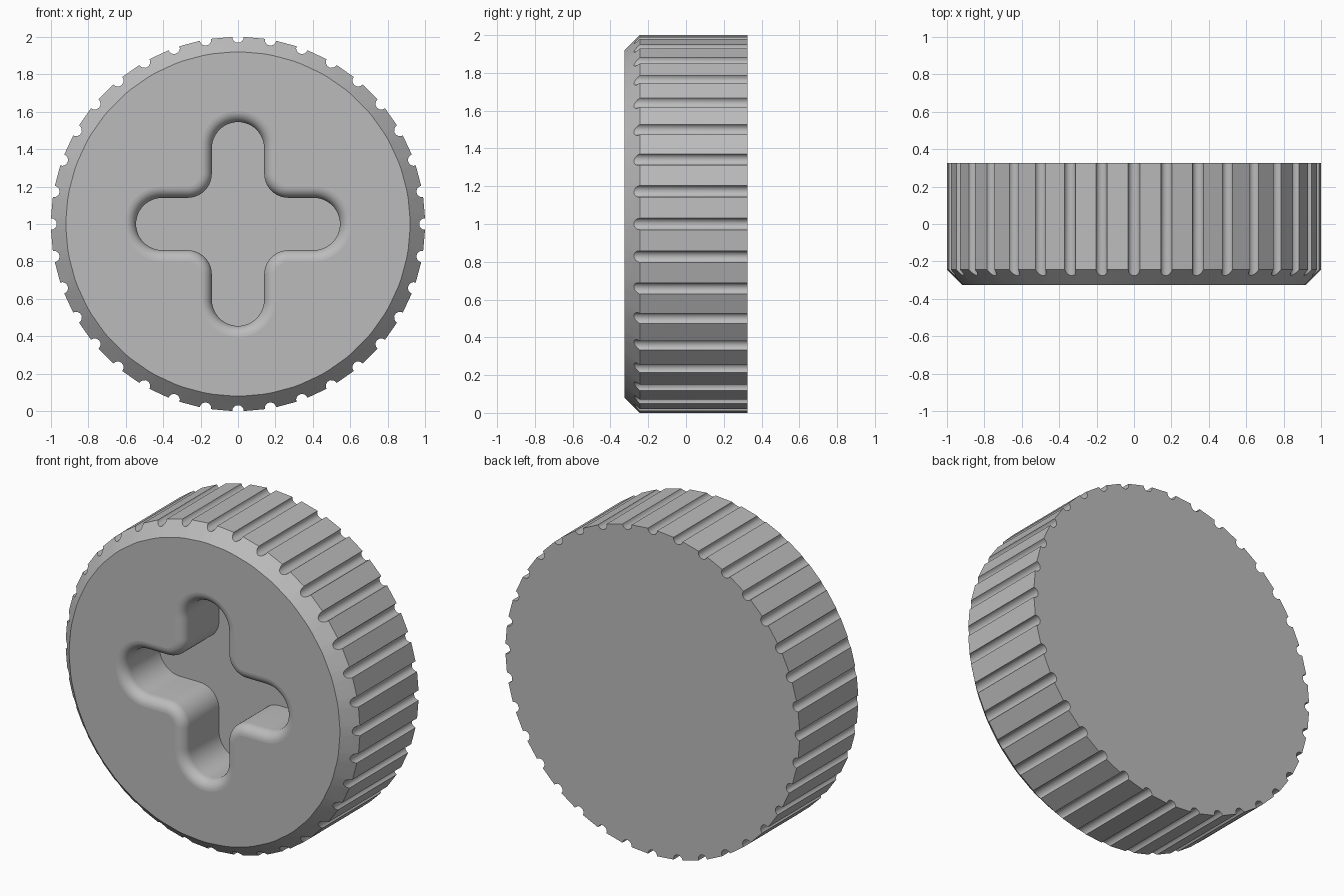
import bpy
import bmesh
from math import sin, cos, pi, radians

cube = bpy.data.objects.get("Cube")
if cube:
    bpy.data.objects.remove(cube, do_unlink=True)

RIM, FACE = 1.0, 0.92          # outer radius, flat front radius
HALF = 0.325                   # half thickness
GROOVES, GROOVE_R = 36, 0.031
ARM, REACH, FILLET = 0.14, 0.545, 0.13
LIP, DEPTH = 0.06, 0.34
CENTRE_Z = 1.0

grey = bpy.data.materials.new("plain grey")
grey.use_nodes = True
colour = (0.5, 0.5, 0.5, 1)
grey.diffuse_color = colour
grey.node_tree.nodes["Principled BSDF"].inputs["Base Color"].default_value = colour


def turn(x, z, angle):
    return x * cos(angle) - z * sin(angle), x * sin(angle) + z * cos(angle)


def rim_outline(steps=8):
    """Circle of flat lands with a half-round groove at every step."""
    points = []
    for i in range(GROOVES):
        for k in range(steps + 1):
            a = -pi / 2 - pi * k / steps
            # groove arc runs inwards from one land edge to the other
            x, z = RIM + GROOVE_R * cos(a), GROOVE_R * sin(a)
            points.append(turn(x, z, 2 * pi * i / GROOVES))
    return points


def cross_outline(offset, steps=12):
    """Rounded cross, grown outwards by offset."""
    points = []
    tip, inner = ARM + offset, FILLET - offset
    for i in range(4):
        for k in range(2 * steps + 1):
            a = -pi / 2 + pi * k / (2 * steps)
            points.append(turn(REACH - ARM + tip * cos(a), tip * sin(a), i * pi / 2))
        for k in range(steps + 1):
            a = -pi / 2 - pi / 2 * k / steps
            c = ARM + FILLET
            points.append(turn(c + inner * cos(a), c + inner * sin(a), i * pi / 2))
    return points


bm = bmesh.new()


def ring(points, depth):
    return [bm.verts.new((x, depth(x, z), z + CENTRE_Z)) for x, z in points]


def bridge(a, b):
    for i in range(len(a)):
        j = (i + 1) % len(a)
        bm.faces.new((a[i], a[j], b[j], b[i]))


def loop_edges(r):
    return [bm.edges.get((r[i - 1], r[i])) for i in range(len(r))]


# Grooved rim, chamfer and back
outline = rim_outline()
front_circle = []
for x, z in outline:
    r = (x * x + z * z) ** 0.5
    front_circle.append((x * FACE / r, z * FACE / r))
back = ring(outline, lambda x, z: HALF)
shoulder = ring(outline, lambda x, z: -HALF + (x * x + z * z) ** 0.5 - FACE)
front = ring(front_circle, lambda x, z: -HALF)
bridge(back, shoulder)
bridge(shoulder, front)
bm.faces.new(back)

# Cross recess: rounded lip, straight wall and floor
LIP_STEPS = 8
previous = lip = None
for k in range(LIP_STEPS + 1):
    a = pi / 2 * (1 - k / LIP_STEPS)
    y = -HALF + LIP * (1 - sin(a))
    current = ring(cross_outline(LIP * (1 - cos(a))), lambda x, z: y)
    if previous:
        bridge(previous, current)
    else:
        lip = current
    previous = current
floor = ring(cross_outline(0), lambda x, z: -HALF + DEPTH)
bridge(previous, floor)
bm.faces.new(floor)

# Flat front around the recess
bmesh.ops.triangle_fill(bm, use_beauty=True, edges=loop_edges(front) + loop_edges(lip))
bmesh.ops.recalc_face_normals(bm, faces=bm.faces[:])

mesh = bpy.data.meshes.new("knurled_knob")
bm.to_mesh(mesh)
bm.free()
mesh.materials.append(grey)
knob = bpy.data.objects.new("knurled_knob", mesh)
bpy.context.collection.objects.link(knob)

bpy.ops.object.select_all(action="DESELECT")
knob.select_set(True)
bpy.context.view_layer.objects.active = knob
bpy.ops.object.shade_smooth_by_angle(angle=radians(30))
# Keep the front, back and floor planes truly flat
for face in mesh.polygons:
    if abs(face.normal.y) > 0.999:
        face.use_smooth = False
